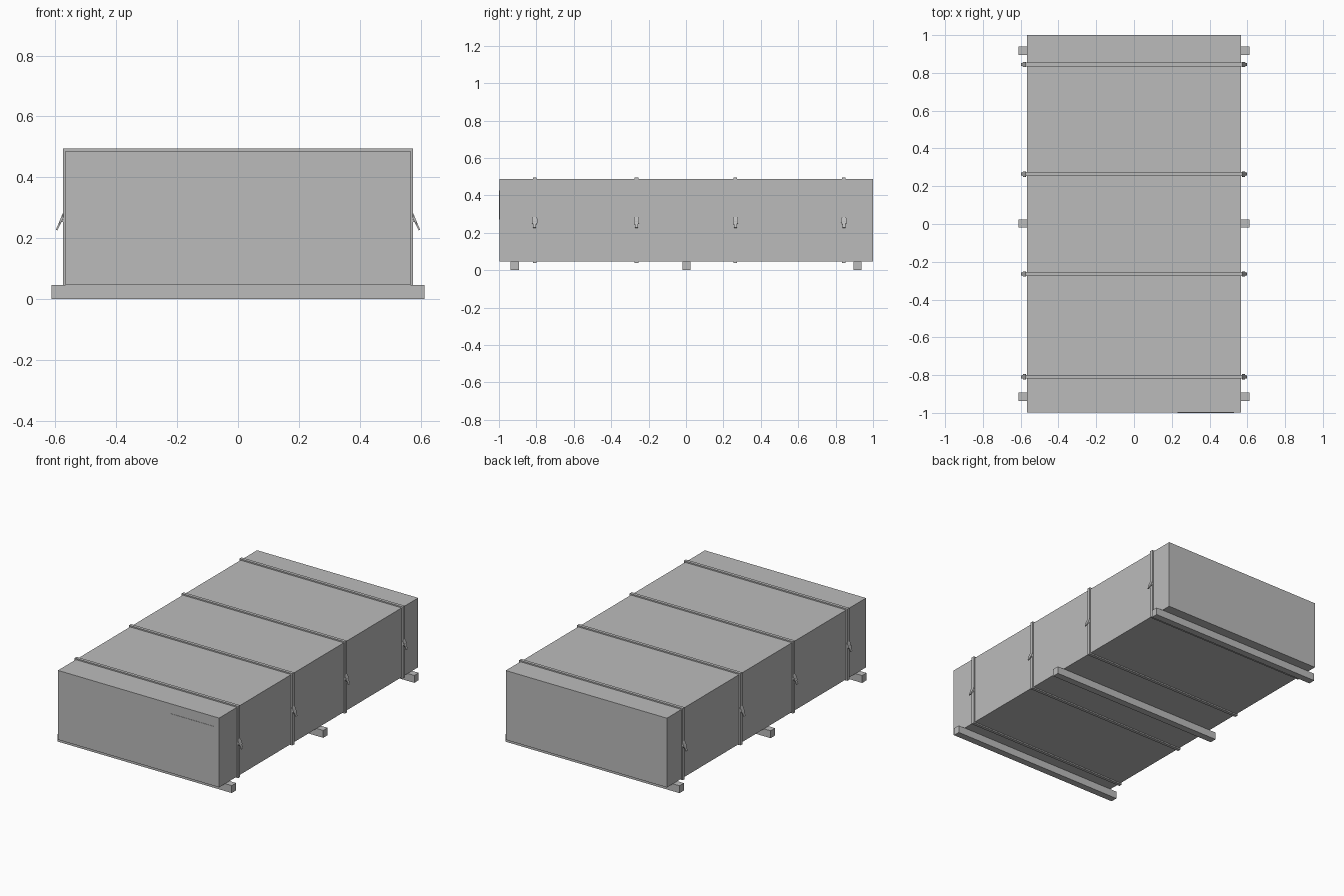
import bpy
import bmesh

if "Cube" in bpy.data.objects:
    bpy.data.objects.remove(bpy.data.objects["Cube"])

GREY = (0.5, 0.5, 0.5, 1)
grey = bpy.data.materials.new("plain grey")
grey.use_nodes = True
grey.diffuse_color = GREY
grey.node_tree.nodes["Principled BSDF"].inputs["Base Color"].default_value = GREY

HALF_X, BOTTOM, TOP = 0.566, 0.047, 0.487
STRAP_T, STRAP_W = 0.008, 0.02
STRAP_Y = (-0.809, -0.265, 0.264, 0.844)


def finish(name, bm):
    bmesh.ops.recalc_face_normals(bm, faces=bm.faces)
    mesh = bpy.data.meshes.new(name)
    bm.to_mesh(mesh)
    bm.free()
    mesh.materials.append(grey)
    obj = bpy.data.objects.new(name, mesh)
    bpy.context.collection.objects.link(obj)
    return obj


def box(name, low, high):
    bm = bmesh.new()
    bmesh.ops.create_cube(bm, size=1)
    for v in bm.verts:
        v.co = [(a + b) / 2 + c * (b - a) for a, b, c in zip(low, high, v.co)]
    return finish(name, bm)


def rect_ring(name, y):
    """Band of rectangular section wrapped around the crate."""
    bm = bmesh.new()
    loops = []
    for grow, dy in ((0, -1), (STRAP_T, -1), (STRAP_T, 1), (0, 1)):
        x, lo, hi = HALF_X + grow, BOTTOM - grow, TOP + grow
        loops.append([bm.verts.new((px, y + dy * STRAP_W / 2, pz))
                      for px, pz in ((-x, lo), (x, lo), (x, hi), (-x, hi))])
    for i in range(4):
        a, b = loops[i], loops[(i + 1) % 4]
        for k in range(4):
            n = (k + 1) % 4
            bm.faces.new((a[k], a[n], b[n], b[k]))
    return finish(name, bm)


def lever(name, side, y):
    """Flared buckle lever: sections of (x, z, half width) through its depth."""
    outer = ((0.573, 0.287, 0.009), (0.578, 0.276, 0.014),
             (0.587, 0.254, 0.014), (0.590, 0.246, 0.008), (0.598, 0.228, 0.008))
    inner = ((0.572, 0.275, 0.009), (0.573, 0.268, 0.014),
             (0.580, 0.252, 0.014), (0.584, 0.244, 0.008), (0.593, 0.226, 0.008))
    bm = bmesh.new()
    sections = []
    for (ox, oz, w), (ix, iz, _) in zip(outer, inner):
        sections.append([bm.verts.new((side * x, y + dy, z)) for x, z, dy in
                         ((ox, oz, -w), (ox, oz, w), (ix, iz, w), (ix, iz, -w))])
    for a, b in zip(sections, sections[1:]):
        for k in range(4):
            n = (k + 1) % 4
            bm.faces.new((a[k], a[n], b[n], b[k]))
    bm.faces.new(sections[0])
    bm.faces.new(sections[-1])
    return finish(name, bm)


# Crate body and blank label plate
box("crate_body", (-HALF_X, -0.998, BOTTOM), (HALF_X, 1, TOP))
box("label_plate", (0.23, -1, 0.27), (0.53, -0.998, 0.425))

# Skids under the crate
for label, y in (("front", -0.915), ("middle", 0.003), ("back", 0.917)):
    box(label + "_skid", (-0.612, y - 0.022, 0), (0.612, y + 0.022, BOTTOM))

# Straps, each with a buckle on both sides
for i, y in enumerate(STRAP_Y, 1):
    rect_ring(f"strap_{i}", y)
    for label, side in (("left", 1), ("right", -1)):
        lever(f"{label}_buckle_lever_{i}", side, y)
        xs = sorted((side * 0.57, side * 0.584))
        box(f"{label}_buckle_mount_{i}", (xs[0], y - 0.008, 0.253),
            (xs[1], y + 0.008, 0.262))
